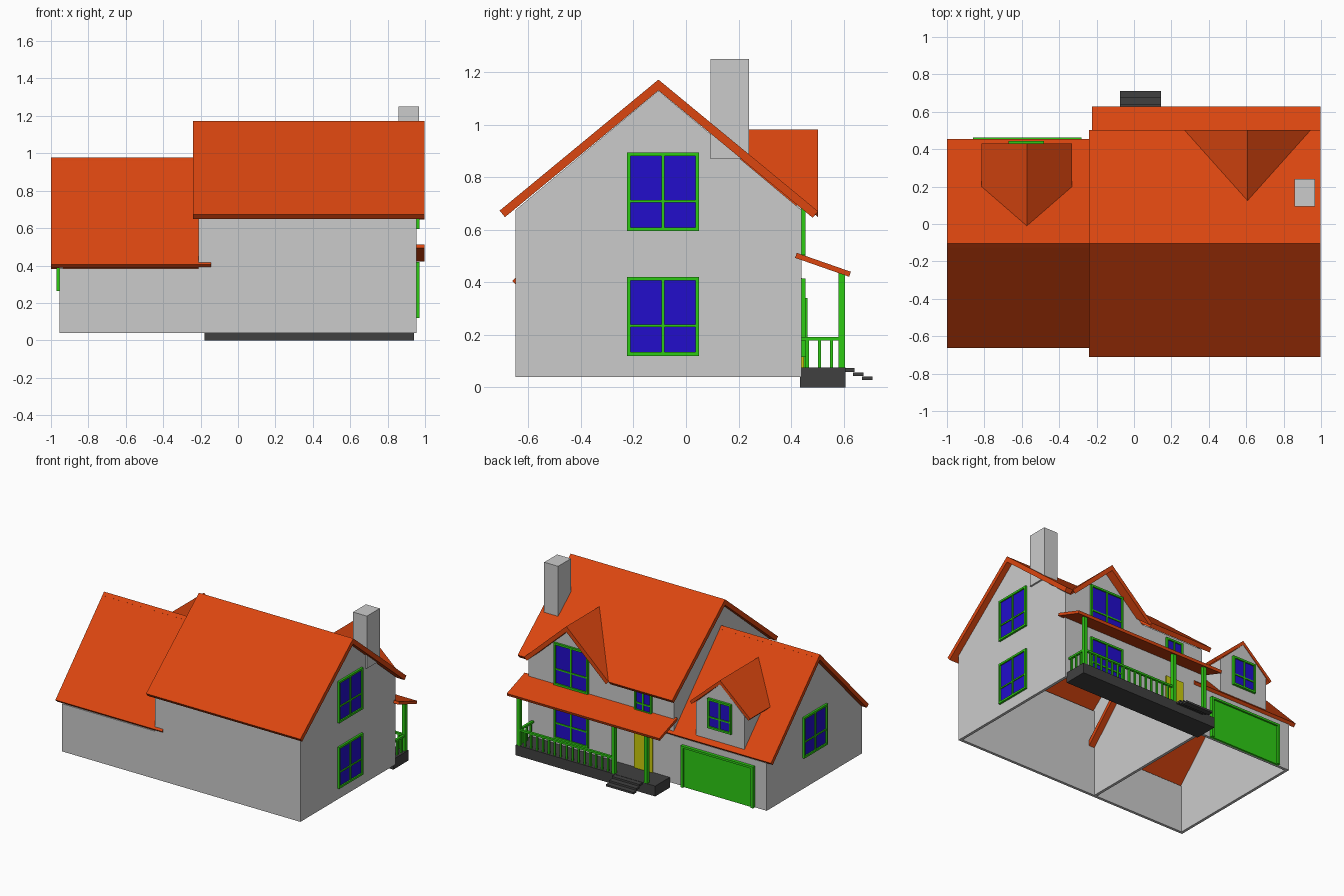
import bpy, bmesh
from mathutils import Vector

if "Cube" in bpy.data.objects:
    bpy.data.objects.remove(bpy.data.objects["Cube"])


def material(name, r, g, b):
    m = bpy.data.materials.new(name)
    m.use_nodes = True
    m.diffuse_color = (r, g, b, 1)
    m.node_tree.nodes["Principled BSDF"].inputs["Base Color"].default_value = (r, g, b, 1)
    return m


WALL = material("light_grey_wall", .6, .6, .6)
ROOF = material("orange_roof", .71, .061, .005)
TRIM = material("green_trim", .027, .6, .007)
GLASS = material("blue_glass", .016, .004, .6)
DOOR = material("yellow_door", .6, .6, .004)
STONE = material("dark_grey_stone", .051, .051, .051)


def solids(name, mat, parts):
    """One object from (outline, extrusion vector) parts."""
    bm = bmesh.new()
    for outline, vec in parts:
        face = bm.faces.new([bm.verts.new(p) for p in outline])
        ext = bmesh.ops.extrude_face_region(bm, geom=[face], use_keep_orig=True)
        moved = [v for v in ext["geom"] if isinstance(v, bmesh.types.BMVert)]
        bmesh.ops.translate(bm, verts=moved, vec=vec)
    bmesh.ops.recalc_face_normals(bm, faces=bm.faces)
    mesh = bpy.data.meshes.new(name)
    bm.to_mesh(mesh)
    bm.free()
    mesh.materials.append(mat)
    obj = bpy.data.objects.new(name, mesh)
    bpy.context.collection.objects.link(obj)
    return obj


def box(x0, x1, y0, y1, z0, z1):
    return [(x0, y0, z0), (x1, y0, z0), (x1, y1, z0), (x0, y1, z0)], (0, 0, z1 - z0)


def slab(points, thick):
    """Sloping sheet whose upper side passes through the points."""
    a, b, c = (Vector(p) for p in points[:3])
    n = (b - a).cross(c - a).normalized()
    if n.z < 0:
        n = -n
    return points, -n * thick


RIDGE = -.105          # shared ridge line
BACK, FRONT = .44, -.65  # porch-side wall and plain wall
BASE, T = .04, .02


def gable_end(x, eave, peak):
    pts = [(FRONT, BASE), (BACK, BASE), (BACK, eave), (RIDGE, peak), (FRONT, eave)]
    return [(x, y, z) for y, z in pts], (T, 0, 0)


# Main house walls; the porch-side wall rises into the cross gable
MAIN_TOP, MAIN_SLOPE = 1.172, .825
main_z = lambda y: MAIN_TOP - MAIN_SLOPE * abs(y - RIDGE)
CX, CY, CW = .607, .125, .338
gable_wall = [(-.21, BASE), (.955, BASE), (.955, .675), (.91, .675),
              (CX, .945), (.30, .675), (-.21, .675)]
solids("main_walls", WALL, [
    gable_end(-.21, .675, 1.13), gable_end(.955 - T, .675, 1.13),
    box(-.21, .955, FRONT, FRONT + T, BASE, .675),
    ([(x, BACK, z) for x, z in gable_wall], (0, -T, 0))])

# Garage wing walls
solids("garage_walls", WALL, [
    gable_end(-.955, .385, .935),
    box(-.955, -.21, FRONT, FRONT + T, BASE, .385),
    box(-.955, -.21, BACK - T, BACK, BASE, .385)])

# Main roof, notched where the cross gable joins
X0, X1, EAVE = -.24, .997, .503
plain = [(X0, RIDGE), (X1, RIDGE), (X1, -.71), (X0, -.71)]
notched = [(X0, RIDGE), (X1, RIDGE), (X1, EAVE), (CX + CW, EAVE), (CX, CY),
           (CX - CW, EAVE), (X0, EAVE)]
solids("main_roof", ROOF, [slab([(x, y, main_z(y)) for x, y in o], .032)
                           for o in (plain, notched)])
solids("cross_gable_roof", ROOF, [slab([
    (CX, CY, main_z(CY)), (CX, EAVE, main_z(CY)),
    (CX + s * CW, EAVE, main_z(EAVE))], .03) for s in (-1, 1)])

# Garage roof
GAR_TOP, GAR_SLOPE = .977, 1.027
garage_z = lambda y: GAR_TOP - GAR_SLOPE * abs(y - RIDGE)
solids("garage_roof", ROOF, [slab([
    (-1, RIDGE, GAR_TOP), (-.145, RIDGE, GAR_TOP),
    (-.145, y, garage_z(y)), (-1, y, garage_z(y))], .028) for y in (-.662, .455)])

# Garage dormer
DX, DW, DF, DTOP, DEAVE = -.573, .242, .43, garage_z(-.01), garage_z(.2)
solids("dormer_roof", ROOF, [slab([
    (DX, -.01, DTOP), (DX, DF, DTOP), (DX + s * DW, DF, DEAVE),
    (DX + s * DW, .2, DEAVE)], .022) for s in (-1, 1)])
face = [(-.195, .42), (.195, .42), (.195, .67), (0, .85), (-.195, .67)]
cheek = [(DF, .42), (DF, .67), (.19, .67)]
solids("dormer_walls", WALL, [([(DX + x, DF - .002, z) for x, z in face], (0, -T, 0))] + [
    ([(DX + s * .195, y - .002, z) for y, z in cheek], (-s * T, 0, 0)) for s in (-1, 1)])

# Chimney
solids("chimney", WALL, [box(.857, .968, .093, .24, .87, 1.25)])


# Windows: frame, cross bars and a pane standing on a wall
def window(name, axis, wall, out, u0, u1, z0, z1, split=.38, w=.014):
    def plate(a, b, c, d, depth):
        lo, hi = sorted((wall - out * .005, wall + out * depth))
        return box(lo, hi, a, b, c, d) if axis == "x" else box(a, b, lo, hi, c, d)
    um, zm, h = (u0 + u1) / 2, z0 + (z1 - z0) * split, .005
    solids(name + "_frame", TRIM, [
        plate(u0, u0 + w, z0, z1, .015), plate(u1 - w, u1, z0, z1, .015),
        plate(u0 + w, u1 - w, z0, z0 + w, .015), plate(u0 + w, u1 - w, z1 - w, z1, .015),
        plate(um - h, um + h, z0 + w, z1 - w, .012),
        plate(u0 + w, u1 - w, zm - h, zm + h, .011)])
    solids(name + "_glass", GLASS, [plate(u0 + w, u1 - w, z0 + w, z1 - w, .005)])


window("side_upper_window", "x", .955, 1, -.225, .05, .595, .895)
window("side_lower_window", "x", .955, 1, -.225, .05, .12, .42)
window("garage_side_window", "x", -.955, -1, -.24, .03, .265, .56)
window("gable_window", "y", BACK, 1, .47, .745, .505, .81)
window("porch_window", "y", BACK, 1, .47, .745, .115, .415)
window("landing_window", "y", BACK, 1, -.04, .1, .49, .65)
window("dormer_window", "y", DF, 1, -.67, -.48, .515, .73)

# Doors
solids("front_door", DOOR, [box(-.045, .1, BACK - .005, BACK + .01, .075, .36)])
solids("garage_door", TRIM, [
    box(-.86, -.28, BACK - .005, .45, BASE, .33),
    box(-.86, -.84, BACK, .463, BASE, .34), box(-.3, -.28, BACK, .463, BASE, .34),
    box(-.84, -.3, BACK, .463, .325, .34)])

# Porch deck, steps and roof
solids("porch_deck", STONE, [box(-.178, .94, .435, .607, 0, .075)])
solids("porch_steps", STONE, [
    box(-.075, .145, .603 + i * .034, .642 + i * .034, .059 - i * .016, .073 - i * .016)
    for i in range(3)])
solids("porch_roof", ROOF, [slab([(-.225, .422, .512), (.997, .422, .512),
                                  (.997, .628, .44), (-.225, .628, .44)], .02)])

# Porch posts and railing
solids("porch_posts", TRIM, [box(x - .013, x + .013, .58, .606, .075, .435)
                             for x in (-.1, .16, .92)])
rails = [box(.17, .91, .584, .602, .178, .192), box(.911, .929, BACK, .585, .178, .192)]
rails += [box(x - .006, x + .006, .587, .599, .075, .18)
          for x in (.16 + .76 * i / 16 for i in range(1, 16))]
rails += [box(.914, .926, y - .006, y + .006, .075, .18) for y in (.462, .508, .554)]
solids("porch_railing", TRIM, rails)
